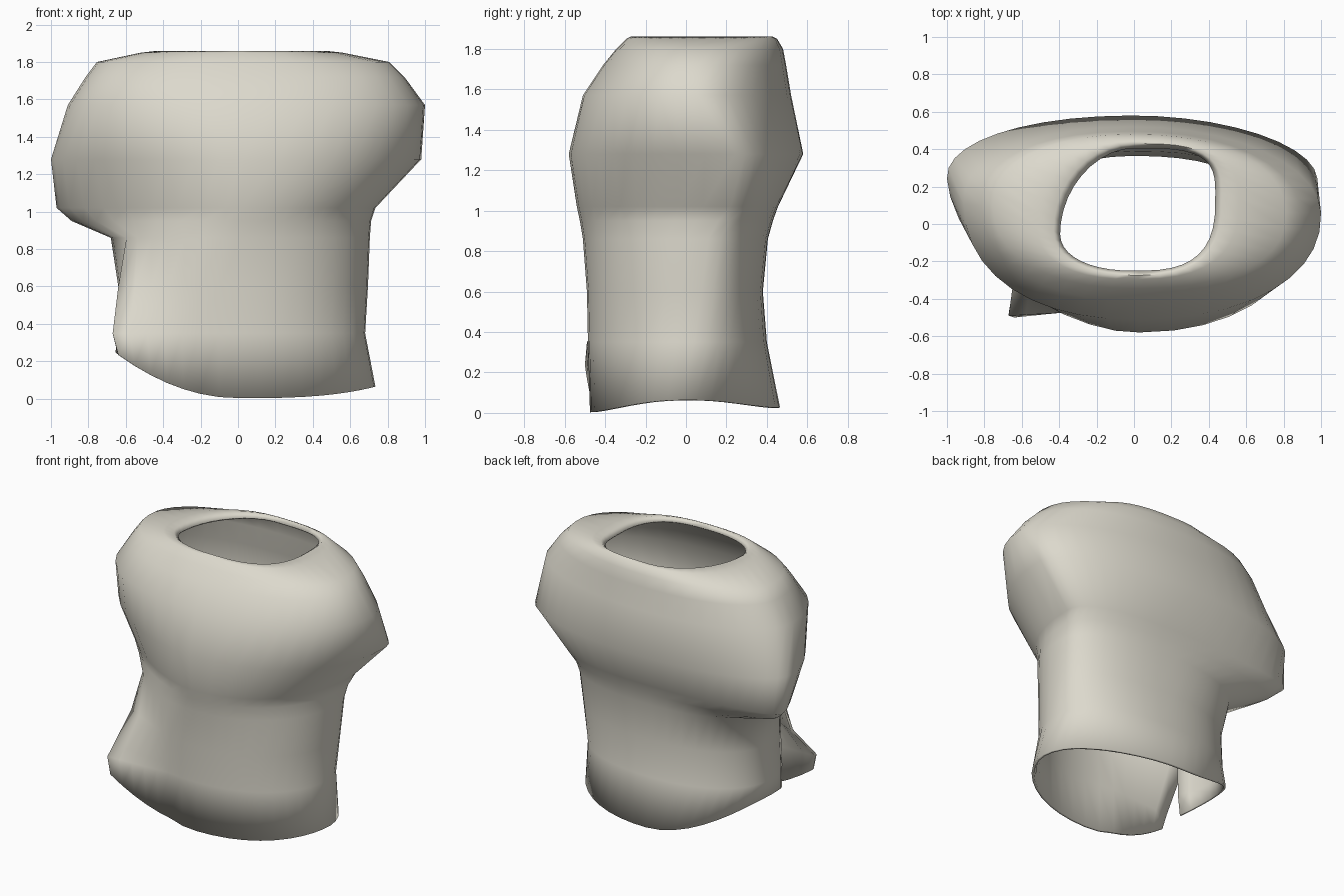
import bpy, bmesh, math

if "Cube" in bpy.data.objects:
    bpy.data.objects.remove(bpy.data.objects["Cube"])

N = 40                      # columns around the torso
SEAM = math.radians(208)    # side slit, front left

# rings: z, left x, right x, front y, back y, left tip y, right tip y,
#        squareness of quarters (front left, front right, back right, back left)
RINGS = [
    (0.00, -.655, .735, -.475, .465, 0.00, -.03, (2.1, 2.0, 1.9, 2.0)),
    (0.35, -.645, .680, -.485, .400, 0.00, 0.03, (2.2, 2.1, 2.2, 2.1)),
    (0.60, -.640, .695, -.490, .380, 0.00, 0.07, (2.1, 2.1, 2.3, 2.1)),
    (0.86, -.680, .705, -.510, .405, 0.05, 0.10, (1.9, 2.1, 2.4, 2.1)),
    (0.95, -.890, .712, -.525, .430, 0.26, 0.15, (1.55, 2.1, 2.4, 2.0)),
    (1.02, -.970, .735, -.540, .455, 0.32, 0.21, (1.5, 2.2, 2.4, 2.0)),
    (1.28, -1.00, .980, -.580, .580, 0.25, 0.24, (1.7, 2.3, 1.9, 2.1)),
    (1.57, -.910, 1.00, -.510, .520, 0.12, 0.05, (2.2, 2.2, 2.0, 2.2)),
    (1.72, -.815, .890, -.410, .495, 0.11, 0.05, (2.2, 2.2, 2.1, 2.3)),
    (1.80, -.755, .810, -.345, .480, 0.10, 0.05, (2.2, 2.3, 2.2, 2.2)),
    (1.85, -.520, .560, -.295, .450, 0.00, 0.12, (2.4, 2.6, 2.8, 2.1)),
    (1.86, -.430, .470, -.275, .430, -.03, 0.14, (2.3, 2.8, 3.2, 2.0)),
    (1.835, -.395, .435, -.250, .405, -.05, 0.15, (2.2, 2.9, 3.4, 1.9)),
]
# loose front panel corner on the lowest rings
FLAP = {0: (-.640, -.50), 1: (-.670, -.49), 2: (-.640, -.27)}


def power(v, n):
    return math.copysign(abs(v) ** (2 / n), v)


def hem(x, y):
    """Hem rises gently to the right and strongly to the left."""
    rise = 0.06 * (x / .73) ** 3 if x > 0 else 0.24 * (x / .65) ** 2
    return 0.003 + rise + max(0, y) * 0.05


def ring_points(i):
    z, xl, xr, yf, yb, tip_l, tip_r, (fl, fr, br, bl) = RINGS[i]
    pts = []
    for j in range(N + 1):
        a = SEAM + 2 * math.pi * j / N
        c, s = math.cos(a), math.sin(a)
        n = (fl if s < 0 else bl) if c < 0 else (fr if s < 0 else br)
        tip = tip_l if c < 0 else tip_r
        c, s = power(c, n), power(s, n)
        x = c * (xr if c > 0 else -xl)
        y = tip + s * (yb - tip if s > 0 else tip - yf)
        pts.append([x, y, z])
    if i in FLAP:           # pull the front panel straight out to its corner
        fx, fy = FLAP[i]
        ex, ey, _ = pts[5]
        for j in range(5):
            t = j / 5
            pts[j][0] = fx + (ex - fx) * t
            pts[j][1] = fy + (ey - fy) * t
    if i == 0:
        for p in pts:
            p[2] = hem(p[0], p[1])
    return pts


# torso shell, open at the neck and hem
bm = bmesh.new()
grid = [[bm.verts.new(p) for p in ring_points(i)] for i in range(len(RINGS))]
for lo, hi in zip(grid, grid[1:]):
    for j in range(N):
        bm.faces.new((lo[j], lo[j + 1], hi[j + 1], hi[j]))
bmesh.ops.remove_doubles(bm, verts=bm.verts, dist=0.0005)
bmesh.ops.recalc_face_normals(bm, faces=bm.faces)
mesh = bpy.data.meshes.new("torso_shell")
bm.to_mesh(mesh)
bm.free()

torso = bpy.data.objects.new("torso_shell", mesh)
bpy.context.collection.objects.link(torso)
cloth = bpy.data.materials.new("warm_grey")
cloth.diffuse_color = (0.72, 0.695, 0.61, 1)
cloth.use_nodes = True
cloth.node_tree.nodes["Principled BSDF"].inputs["Base Color"].default_value = cloth.diffuse_color
mesh.materials.append(cloth)

# thin cloth thickness, kept inside the outline
solid = torso.modifiers.new("thickness", 'SOLIDIFY')
solid.thickness = 0.016
solid.offset = -1

bpy.context.view_layer.objects.active = torso
torso.select_set(True)
bpy.ops.object.shade_smooth_by_angle(angle=math.radians(70))
